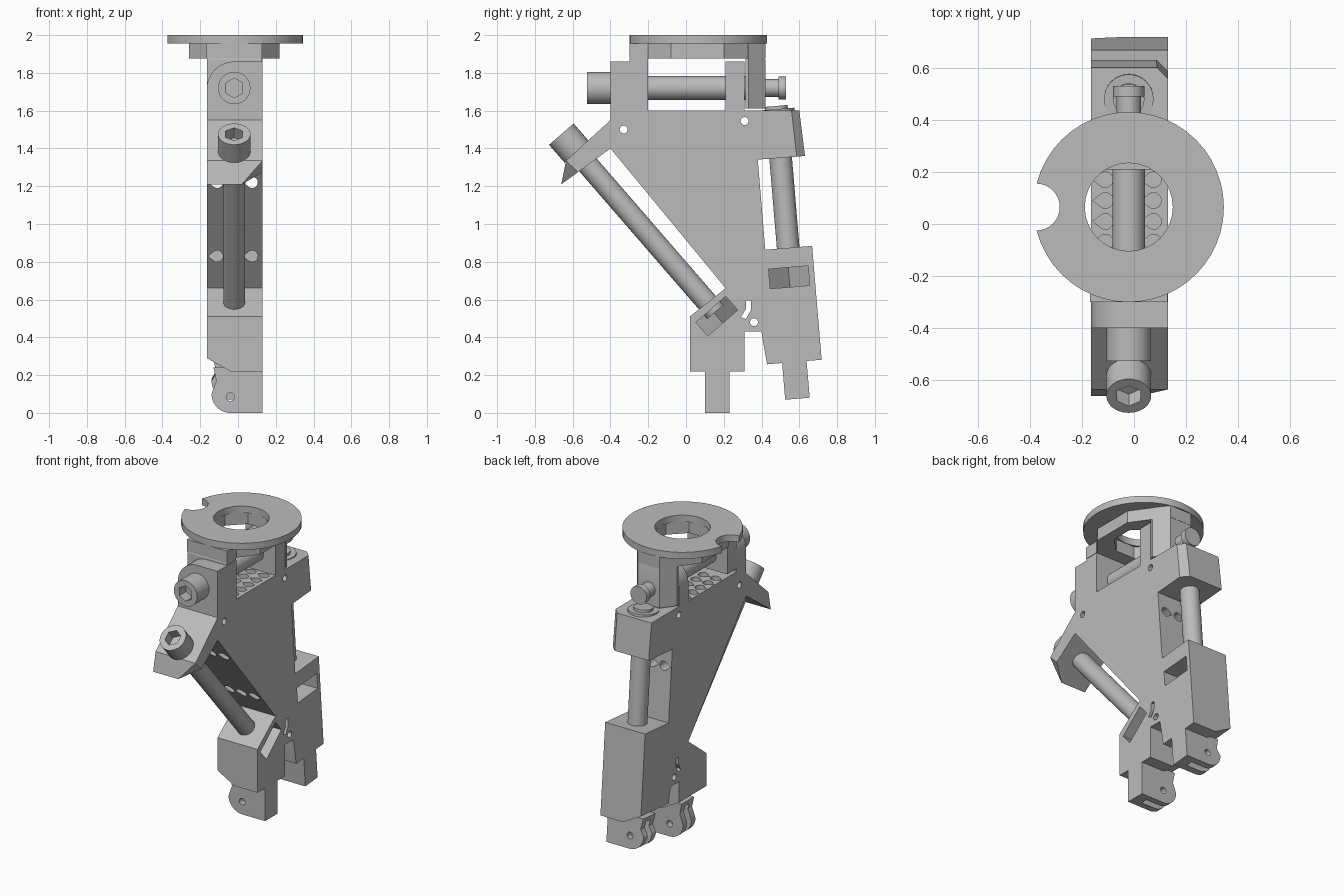
import bpy, bmesh
from math import pi, cos, sin, radians
from mathutils import Matrix, Vector

old = bpy.data.objects.get("Cube")
if old:
    bpy.data.objects.remove(old, do_unlink=True)

GREY = (0.5, 0.5, 0.5, 1)
mat = bpy.data.materials.new("grey plastic")
mat.use_nodes = True
mat.diffuse_color = GREY
mat.node_tree.nodes["Principled BSDF"].inputs["Base Color"].default_value = GREY

X0, X1, CX = -0.165, 0.13, -0.02     # frame sides and bolt line
parts = []


def circle(r, cx=0.0, cy=0.0, n=32, start=0.0, sweep=2 * pi):
    return [(cx + r * cos(start + sweep * i / n), cy + r * sin(start + sweep * i / n))
            for i in range(n)]


def frame(y, z, tilt):
    """Local frame whose z axis leans towards the front by tilt degrees."""
    return Matrix.Translation((0, y, z)) @ Matrix.Rotation(radians(tilt), 4, 'X')


def prism(name, pts, lo, hi, axis='z', m=None, cuts=(), keep=True):
    """Extrude a profile along an axis, then slice off corners by planes."""
    place = {'x': lambda u, v, w: (w, u, v),
             'y': lambda u, v, w: (u, w, v),
             'z': lambda u, v, w: (u, v, w)}[axis]
    bm = bmesh.new()
    a, b = [[bm.verts.new(place(u, v, w)) for u, v in pts] for w in (lo, hi)]
    bm.faces.new(a)
    bm.faces.new(b[::-1])
    for i in range(len(a)):
        j = (i + 1) % len(a)
        bm.faces.new((a[i], b[i], b[j], a[j]))
    for point, normal in cuts:
        bmesh.ops.bisect_plane(bm, geom=bm.verts[:] + bm.edges[:] + bm.faces[:],
                               plane_co=point, plane_no=normal, clear_outer=True)
        bmesh.ops.holes_fill(bm, edges=bm.edges[:], sides=0)
    bmesh.ops.recalc_face_normals(bm, faces=bm.faces[:])
    if m:
        bm.transform(m)
    me = bpy.data.meshes.new(name)
    bm.to_mesh(me)
    bm.free()
    me.materials.append(mat)
    ob = bpy.data.objects.new(name, me)
    bpy.context.collection.objects.link(ob)
    if keep:
        parts.append(ob)
    return ob


def cutter(pts, lo, hi, axis='z', m=None):
    ob = prism("cutter", pts, lo, hi, axis, m, keep=False)
    ob.hide_render = True
    return ob


def carve(targets, cutters):
    """Subtract every cutter from every target, then discard the cutters."""
    for ob in targets:
        bpy.context.view_layer.objects.active = ob
        for c in cutters:
            mod = ob.modifiers.new("cut", 'BOOLEAN')
            mod.operation, mod.solver, mod.object = 'DIFFERENCE', 'EXACT', c
            bpy.ops.object.modifier_apply(modifier=mod.name)
    for c in cutters:
        bpy.data.objects.remove(c, do_unlink=True)


def rod(name, m, r, lo, hi):
    return prism(name, circle(r, CX), lo, hi, 'z', m)


def bolt_head(name, m, lo, hi):
    head = rod(name, m, 0.086, lo, hi)
    carve([head], [cutter(circle(0.052, CX, 0, 6, pi / 6), hi - 0.07, hi + 0.05, 'z', m)])


def teardrop(cx, cy, r=0.03):
    return [(cx - 1.6 * r, cy)] + circle(r, cx, cy, 14, -0.75 * pi, 1.6 * pi)


# Bolt directions and foot positions
front_axis = frame(0.116, 0.58, 40.9)
rear_axis = frame(0.48, 1.60, 4.8)
cross_axis = frame(0.0, 1.72, 90)
front_foot_at = frame(0.165, 0.0, 0)
rear_foot_at = frame(0.59, 0.075, 4.8)

# Main plate
plate = prism("main_plate", [(-0.40, 1.60), (0.40, 1.60), (0.38, 1.34), (0.42, 0.86),
                             (0.46, 0.5), (0.40, 0.43), (0.02, 0.43), (0.02, 0.51),
                             (0.21, 0.66), (-0.40, 1.40)], X0, X1, 'x')

# Front tab holding the slanted bolt, with one clipped corner
p, q, s = Vector((X1, -0.635, 1.335)), Vector((X1, -0.575, 1.277)), Vector((0.02, -0.66, 1.21))
n = (q - p).cross(s - p)
if n.x < 0:
    n = -n
prism("front_tab", [(-0.40, 1.55), (-0.635, 1.335), (-0.66, 1.21), (-0.40, 1.40), (-0.38, 1.5)],
      X0, X1, 'x', cuts=[(p, n)])

# Rear block holding the rear rod, with one clipped corner
prism("rear_block", [(0.37, 1.60), (0.60, 1.60), (0.63, 1.36), (0.37, 1.34)], X0, X1, 'x',
      cuts=[((X1, 0.57, 1.5), (0.7, 0.7, 0.08))])

# Upright clamps rounded on one side
arch = [(X1, 1.59), (X1, 1.86)] + circle(0.145, CX, 1.715, 12, pi / 2, pi / 2) + [(X0, 1.715), (X0, 1.59)]
prism("front_clamp", arch, -0.40, -0.30, 'y')
prism("rear_clamp", arch, 0.21, 0.31, 'y')
prism("clamp_stop", [(-0.31, 1.59), (-0.20, 1.59), (-0.20, 1.86), (-0.31, 1.86)], 0.10, X1, 'x')
prism("clamp_front_foot", [(-0.40, 1.55), (-0.36, 1.55), (-0.36, 1.60), (-0.40, 1.60)], X0, X1, 'x')


# Feet with slotted hinge lugs
def foot(label, profile, m, z):
    block = prism(label + "_foot", profile, X0, X1, 'x', m,
                  cuts=[((X0, 0, z + 0.07), (-0.07, 0, -0.125))])
    shape = [(X1, z + 0.02), (-0.13, z + 0.02), (-0.115, z - 0.05)]
    shape += circle(0.1, -0.04, 0.1, 10, pi, pi / 2) + [(-0.04, 0), (X1, 0)]
    lug = prism(label + "_hinge_lug", shape, -0.065, 0.065, 'y', m)
    slot = [(-0.3, -0.1), (0.06, -0.1), (0.06, z - 0.01), (-0.3, z - 0.01)]
    carve([lug], [cutter(slot, -0.022, 0.022, 'y', m),
                  cutter(circle(0.022, -0.04, 0.085, 16), -0.2, 0.2, 'y', m)])
    return block


front_foot = foot("front", [(-0.145, 0.22), (0.145, 0.22), (0.145, 0.43), (-0.145, 0.43)],
                  front_foot_at, 0.22)
rear_foot = foot("rear", [(-0.145, 0.195), (0.145, 0.195), (0.145, 0.80), (-0.105, 0.80),
                          (-0.16, 0.36)], rear_foot_at, 0.195)

# Nut pockets with pointed floors
pocket = [(0.2, -0.105), (0.2, 0.105), (-0.02, 0.105), (-0.13, 0), (-0.02, -0.105)]
carve([plate, front_foot], [cutter(pocket, -0.048, 0.048, 'z', frame(0.163, 0.512, 40.9))])
carve([plate, rear_foot], [cutter(pocket, -0.052, 0.052, 'z', frame(0.546, 0.718, 4.8))])

# Holes through the plate: pins, cord slot, rows of teardrops
holes = [cutter(circle(0.021, y, z, 16), -0.3, 0.3, 'x')
         for y, z in ((-0.33, 1.50), (0.31, 1.545), (0.36, 0.48))]
holes.append(cutter([(0.29, 0.507), (0.317, 0.496), (0.343, 0.543), (0.343, 0.596),
                     (0.317, 0.596), (0.317, 0.549)], -0.3, 0.3, 'x'))
for x in (-0.11, CX, 0.075):
    holes += [cutter(teardrop(x, 0.17 - 0.08 * i), 1.5, 1.7) for i in range(5)]
    holes.append(cutter(teardrop(x, 1.22), -0.5, 0.6, 'y'))
    holes.append(cutter(teardrop(x, 0.83), -0.2, 0.32, 'y'))
carve([plate], holes)

# Slanted bolt
rod("slanted_rod", front_axis, 0.057, -0.06, 1.07)
bolt_head("slanted_bolt_head", front_axis, 1.06, 1.185)

# Rear rod and its washer
rod("rear_rod", rear_axis, 0.06, -0.80, 0.025)
rod("rear_washer", rear_axis, 0.095, -0.02, 0.008)

# Cross bolt with its necked end
rod("cross_rod", cross_axis, 0.063, -0.42, 0.41)
bolt_head("cross_bolt_head", cross_axis, 0.40, 0.525)
rod("cross_neck", cross_axis, 0.047, -0.50, -0.41)
rod("cross_end_cap", cross_axis, 0.06, -0.53, -0.49)

# Top ring with side notch
CY = 0.065
ring = prism("top_ring", circle(0.365, CX, CY, 48), 1.955, 2.0)
carve([ring], [cutter(circle(0.169, CX, CY), 1.8, 2.1),
               cutter(circle(0.09, -0.375, CY), 1.8, 2.1)])

# Faceted mount under the ring and its two lugs
side = [(0.24, -0.08), (0.24, 0.20), (0.148, 0.33), (0.148, 0.42)]
back = [(0.148, -0.30), (0.148, -0.20)]
right = back + side
outline = [(CX + x, y) for x, y in right] + [(CX - x, y) for x, y in reversed(right)]
mount = prism("ring_mount", outline, 1.875, 1.956,
              cuts=[((X1, 0.33, 1.9), (0.8, 0.6, 0)), ((X0, 0.33, 1.9), (-0.8, 0.6, 0))])
carve([mount], [cutter(circle(0.185, CX, CY, 8, pi / 8), 1.8, 2.1)])
prism("front_lug", [(-0.30, 1.62), (-0.20, 1.62), (-0.20, 1.956), (-0.25, 1.956), (-0.30, 1.87)],
      X0, 0.125, 'x')
prism("rear_lug", [(0.315, 1.612), (0.42, 1.612), (0.42, 1.87), (0.39, 1.956), (0.315, 1.956)],
      X0, X1, 'x', cuts=[((X1, 0.33, 1.8), (0.8, 0.6, 0)), ((X0, 0.33, 1.8), (-0.8, 0.6, 0))])

# Smooth round parts, keep hard edges
bpy.ops.object.select_all(action='DESELECT')
for ob in parts:
    ob.select_set(True)
bpy.context.view_layer.objects.active = parts[0]
bpy.ops.object.shade_smooth_by_angle(angle=radians(30))
